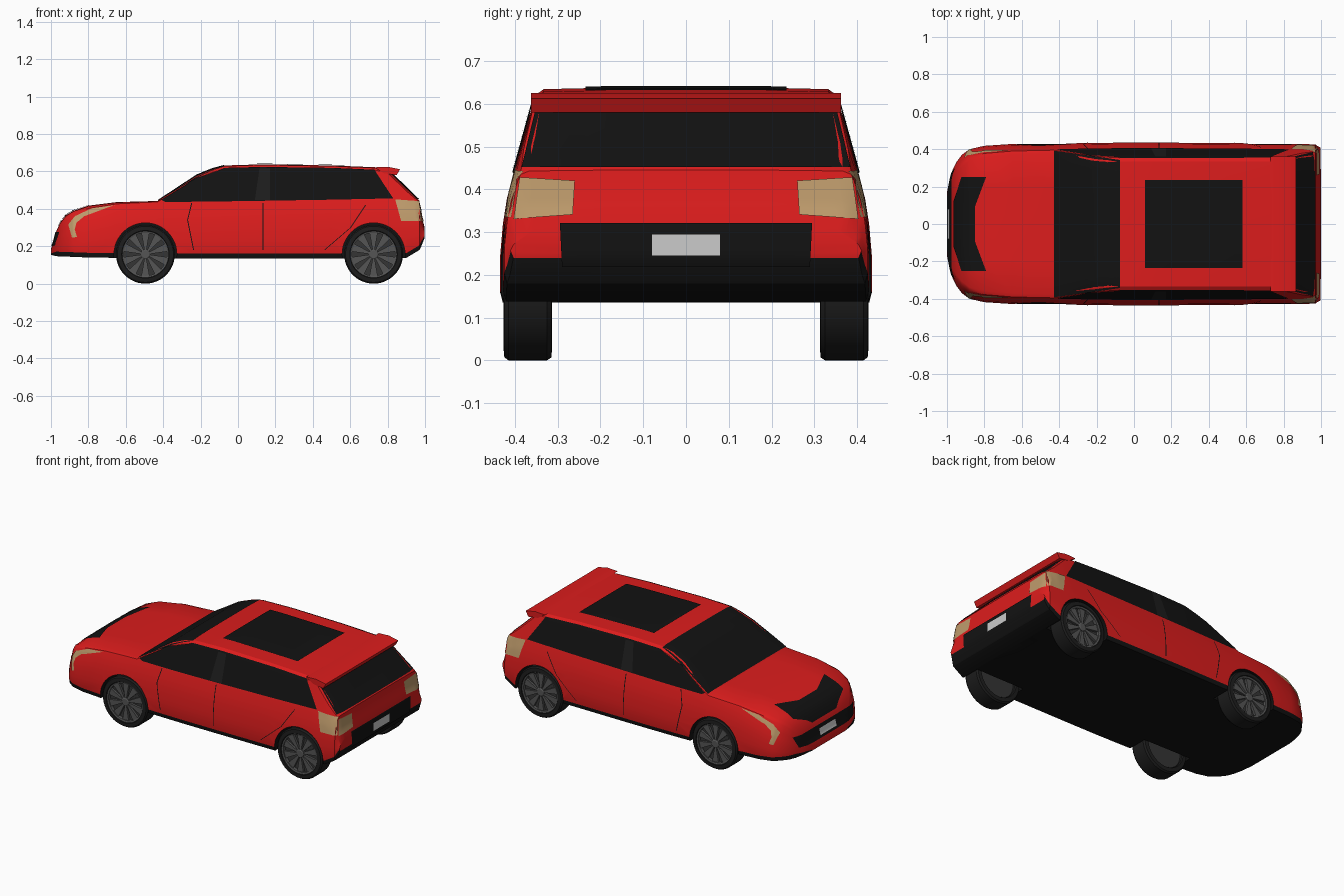
import bpy, bmesh, math
from mathutils import Vector
from mathutils.bvhtree import BVHTree

if "Cube" in bpy.data.objects:
    bpy.data.objects.remove(bpy.data.objects["Cube"])


def material(name, r, g, b):
    m = bpy.data.materials.new(name)
    m.diffuse_color = (r, g, b, 1)
    m.use_nodes = True
    m.node_tree.nodes["Principled BSDF"].inputs["Base Color"].default_value = m.diffuse_color
    return m


RED = material("red_paint", 0.72, 0.012, 0.012)
BLACK = material("black_trim", 0.006, 0.006, 0.006)
TYRE = material("tyre_rubber", 0.012, 0.012, 0.012)
RIM = material("rim_metal", 0.09, 0.09, 0.09)
DARK_RIM = material("rim_recess", 0.035, 0.035, 0.035)
LAMP = material("lamp_tan", 0.52, 0.33, 0.15)


def finish(name, bm, mats, angle=30):
    me = bpy.data.meshes.new(name)
    bm.to_mesh(me)
    bm.free()
    for m in mats:
        me.materials.append(m)
    ob = bpy.data.objects.new(name, me)
    bpy.context.collection.objects.link(ob)
    smooth(me, angle)
    return ob


def smooth(me, angle=30):
    me.polygons.foreach_set("use_smooth", [True] * len(me.polygons))
    me.set_sharp_from_angle(angle=math.radians(angle))


# Body stations: x, half width, bottom, beltline, top
STATIONS = [
    (-1.0, .17, .155, .178, .188), (-.985, .24, .15, .205, .225), (-.97, .29, .147, .24, .285),
    (-.95, .33, .145, .275, .328), (-.92, .37, .145, .305, .365), (-.88, .40, .143, .34, .39),
    (-.80, .418, .14, .38, .417), (-.65, .428, .138, .412, .436), (-.43, .43, .136, .43, .442),
    (-.22, .433, .135, .435, .58), (-.14, .434, .135, .436, .613), (-.07, .435, .135, .437, .632),
    (.13, .435, .135, .44, .638), (.5, .433, .135, .446, .632), (.79, .43, .135, .45, .62),
    (.9, .428, .138, .447, .513), (.97, .425, .18, .42, .445), (.98, .418, .20, .35, .365),
    (.996, .41, .24, .29, .308)]


def section(w, zb, belt, h):
    wb, d = w * .925, min(.018, .4 * (h - belt))
    yr = wb - .25 * (h - belt)
    at = lambda f: zb + f * (belt - zb)
    half = [(0, zb), (w * .985, zb), (w, zb + min(.025, .3 * (belt - zb))), (w, at(.35)),
            (w * .985, at(.6)), (w * .963, at(.8)), (wb, belt), (yr, h - d),
            (yr - .02, h - .2 * d), (yr * .5, h), (0, h)]
    return half + [(-y, z) for y, z in reversed(half[1:-1])]


bm = bmesh.new()
rings = [[bm.verts.new((x, y, z)) for y, z in section(*s)] for x, *s in STATIONS]
n = len(rings[0])
for a, b in zip(rings, rings[1:]):
    for i in range(n):
        f = bm.faces.new((a[i], a[(i + 1) % n], b[(i + 1) % n], b[i]))
        f.material_index = int(i in (0, 1, n - 1, n - 2))
bm.faces.new(rings[0])
bm.faces.new(rings[-1])
bmesh.ops.recalc_face_normals(bm, faces=bm.faces)
surface = BVHTree.FromBMesh(bm)
body = finish("body", bm, [RED, BLACK])

# Wheel arches cut from the body
WHEELS = [(x, s) for x in (-.495, .725) for s in (-1, 1)]
WHEEL_R = .157
bpy.context.view_layer.objects.active = body
for x, s in WHEELS:
    bpy.ops.mesh.primitive_cylinder_add(vertices=48, radius=.168, depth=.3,
                                        location=(x, s * .45, WHEEL_R), rotation=(math.pi / 2, 0, 0))
    cut = bpy.context.object
    cut.name, cut.hide_render = "arch_cutter", True
    cut.data.materials.append(RED)
    cut.data.materials.append(BLACK)
    for p in cut.data.polygons:
        p.material_index = 1
    bpy.context.view_layer.objects.active = body
    mod = body.modifiers.new("arch", 'BOOLEAN')
    mod.operation, mod.solver, mod.object = 'DIFFERENCE', 'EXACT', cut
    bpy.ops.object.modifier_apply(modifier=mod.name)
    bpy.data.objects.remove(cut)
smooth(body.data)

VIEWS = {  # 2D outline to ray start and direction
    "side": (lambda u, v: (u, 2, v), (0, -1, 0)),
    "top": (lambda u, v: (u, v, 2), (0, 0, -1)),
    "front": (lambda u, v: (-2, u, v), (1, 0, 0)),
    "rear": (lambda u, v: (2, u, v), (-1, 0, 0))}


def panel(name, mat, view, edge_a, edge_b, nu=6, nv=8, off=.004, s=1):
    """Strip between two outlines, projected on to the body surface."""
    place, direction = VIEWS[view]
    flip = Vector((1, s, 1))
    ray = Vector(direction) * flip

    def resample(pts):
        out = [Vector(pts[0])]
        for p, q in zip(pts, pts[1:]):
            out += [Vector(p).lerp(Vector(q), k / nu) for k in range(1, nu + 1)]
        return out

    bm, grid = bmesh.new(), []
    for p, q in zip(resample(edge_a), resample(edge_b)):
        row = []
        for k in range(nv + 1):
            start = Vector(place(*p.lerp(q, k / nv))) * flip
            hit, normal, _, _ = surface.ray_cast(start, ray)
            if hit is None:
                hit, normal, _, _ = surface.find_nearest(start + ray * 1.6)
            row.append(bm.verts.new(hit + normal * off))
        grid.append(row)
    for a, b in zip(grid, grid[1:]):
        for k in range(nv):
            bm.faces.new((a[k], a[k + 1], b[k + 1], b[k]))
    bm.normal_update()
    if sum((f.normal.dot(ray) for f in bm.faces)) > 0:
        bmesh.ops.reverse_faces(bm, faces=bm.faces)
    return finish(name, bm, [mat] if mat else [])


def both(name, *args, **kw):
    for tag, s in (("right", -1), ("left", 1)):
        panel(f"{name}_{tag}", *args, s=s, **kw)


# Glass
panel("windscreen", BLACK, "top", [(-.425, -.39), (-.22, -.362), (-.075, -.34)],
      [(-.425, .39), (-.22, .362), (-.075, .34)], nu=8, nv=20)
panel("sunroof", BLACK, "top", [(.06, -.235), (.58, -.235)], [(.06, .235), (.58, .235)], nu=12, nv=8)
panel("rear_window", BLACK, "rear", [(-.383, .45), (-.35, .585)], [(.383, .45), (.35, .585)], nv=16)
both("side_glass", BLACK, "side",
     [(-.41, .447), (-.22, .563), (-.07, .616), (.13, .621), (.5, .616), (.73, .606)],
     [(-.39, .436), (-.22, .437), (-.07, .439), (.13, .442), (.5, .448), (.83, .455)])
both("door_pillar", TYRE, "side", [(.115, .615), (.09, .445)], [(.17, .615), (.17, .445)], off=.006)

# Lamps
both("headlight", LAMP, "side",
     [(-.66, .418), (-.78, .402), (-.87, .36), (-.905, .315), (-.885, .245)],
     [(-.69, .408), (-.82, .36), (-.862, .325), (-.872, .29), (-.86, .25)])
both("tail_light_side", LAMP, "side", [(.84, .45), (.872, .335)], [(.968, .44), (.976, .335)])
both("tail_light_rear", LAMP, "rear", [(.26, .42), (.265, .34)], [(.388, .428), (.402, .33)])

# Grilles, rear bumper insert and plates
panel("upper_grille", BLACK, "top", [(-.79, .25), (-.85, .09), (-.85, -.09), (-.79, -.25)],
      [(-.92, .25), (-.962, .12), (-.962, -.12), (-.92, -.25)])
panel("lower_grille", BLACK, "front", [(-.3, .275), (-.2, .275), (.2, .275), (.3, .275)],
      [(-.27, .205), (-.2, .2), (.2, .2), (.27, .205)], nu=8)
panel("bumper_insert", BLACK, "rear", [(-.295, .32), (.295, .32)], [(-.29, .22), (.29, .22)], nu=12)
panel("front_plate", None, "front", [(-.08, .255), (.08, .255)], [(-.08, .215), (.08, .215)], off=.009)
panel("rear_plate", None, "rear", [(-.08, .295), (.08, .295)], [(-.08, .245), (.08, .245)], off=.007)

# Door seams
SEAMS = {"front_door_seam": [(-.25, .43), (-.272, .34), (-.24, .18)],
         "middle_door_seam": [(.13, .43), (.13, .3), (.13, .18)],
         "rear_door_seam": [(.68, .42), (.6, .3), (.46, .18)]}
for name, pts in SEAMS.items():
    both(name, BLACK, "side", pts, [(x + .005, z) for x, z in pts], nv=1, off=.002)

# Roof spoiler
bm = bmesh.new()
sides = [[bm.verts.new((x, y, z)) for x, z in ((.73, .622), (.80, .625), (.866, .612), (.848, .58), (.78, .59))]
         for y in (-.362, .362)]
for i in range(5):
    j = (i + 1) % 5
    bm.faces.new((sides[0][i], sides[0][j], sides[1][j], sides[1][i]))
bm.faces.new(sides[0])
bm.faces.new(sides[1])
bmesh.ops.recalc_face_normals(bm, faces=bm.faces)
finish("roof_spoiler", bm, [RED])


def lathe(name, mat, profile, x, s, segs=48):
    """Spin a (radius, outward offset) profile about the wheel axle."""
    bm = bmesh.new()
    loops = [[bm.verts.new((x + r * math.cos(a), s * (.37 + o), WHEEL_R + r * math.sin(a)))
              for a in (2 * math.pi * k / segs for k in range(segs))] for r, o in profile]
    for a, b in zip(loops, loops[1:]):
        for k in range(segs):
            bm.faces.new((a[k], a[(k + 1) % segs], b[(k + 1) % segs], b[k]))
    bmesh.ops.remove_doubles(bm, verts=bm.verts, dist=1e-5)
    bmesh.ops.recalc_face_normals(bm, faces=bm.faces)
    return finish(name, bm, [mat])


# Wheels with ten spokes
for x, s in WHEELS:
    tag = ("front" if x < 0 else "rear") + ("_right" if s < 0 else "_left")
    lathe("tyre_" + tag, TYRE, [(.122, -.05), (.127, -.057), (.15, -.055), (.157, -.045), (.157, .045),
                                (.15, .055), (.127, .057), (.122, .05), (.122, -.05)], x, s)
    lathe("rim_" + tag, DARK_RIM, [(0, -.035), (.123, -.035), (.123, .03), (0, .03)], x, s)
    lathe("rim_lip_" + tag, RIM, [(.115, .028), (.115, .05), (.124, .053), (.124, .028)], x, s)
    lathe("hub_" + tag, RIM, [(.026, .028), (.026, .046), (.02, .05), (0, .05)], x, s, 24)
    bm = bmesh.new()
    for k in range(10):
        a = 2 * math.pi * (k + .5) / 10
        pts = [bm.verts.new((x + r * math.cos(a) - t * math.sin(a), s * (.37 + o),
                             WHEEL_R + r * math.sin(a) + t * math.cos(a)))
               for o in (.028, .044) for r, t in ((.02, -.005), (.117, -.022), (.117, .022), (.02, .005))]
        for q in ((0, 1, 2, 3), (4, 5, 6, 7), (0, 1, 5, 4), (1, 2, 6, 5), (2, 3, 7, 6), (3, 0, 4, 7)):
            bm.faces.new([pts[i] for i in q])
    bmesh.ops.recalc_face_normals(bm, faces=bm.faces)
    finish("spokes_" + tag, bm, [RIM])
